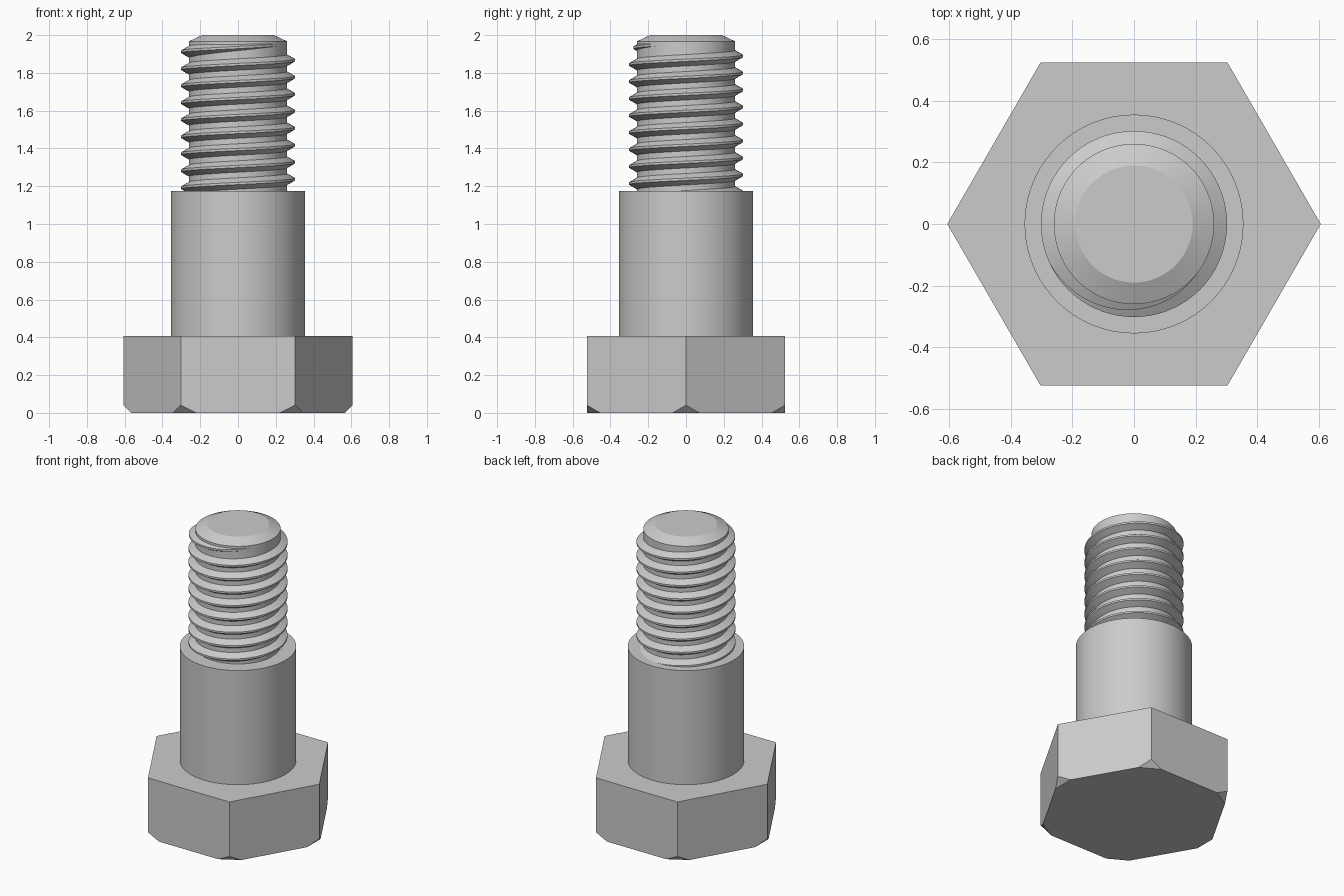
import bpy, bmesh, math
from mathutils import Vector

cube = bpy.data.objects.get("Cube")
if cube:
    bpy.data.objects.remove(cube, do_unlink=True)

steel = bpy.data.materials.new("steel grey")
steel.use_nodes = True
GREY = (0.6, 0.6, 0.6, 1)
steel.diffuse_color = GREY
steel.node_tree.nodes["Principled BSDF"].inputs["Base Color"].default_value = GREY


def polar(r, angle, z):
    return Vector((r * math.cos(angle), r * math.sin(angle), z))


def lathe(profile, sides):
    """Closed solid of revolution from (radius, height) points, bottom to top."""
    bm = bmesh.new()
    rings = [[bm.verts.new(polar(r, math.tau * i / sides, z)) for i in range(sides)]
             for r, z in profile]
    for low, high in zip(rings, rings[1:]):
        for i in range(sides):
            j = (i + 1) % sides
            bm.faces.new((low[i], low[j], high[j], high[i]))
    bm.faces.new(rings[0][::-1])
    bm.faces.new(rings[-1])
    return bm


def finish(bm, name, smooth=True):
    bmesh.ops.recalc_face_normals(bm, faces=bm.faces)
    mesh = bpy.data.meshes.new(name)
    bm.to_mesh(mesh)
    bm.free()
    mesh.materials.append(steel)
    obj = bpy.data.objects.new(name, mesh)
    bpy.context.collection.objects.link(obj)
    if smooth:
        bpy.ops.object.select_all(action='DESELECT')
        obj.select_set(True)
        bpy.context.view_layer.objects.active = obj
        bpy.ops.object.shade_smooth_by_angle(angle=math.radians(15))
    return obj


# Hexagonal head with its lower corners cut off at 45 degrees
HEAD_TOP, SHANK_TOP = 0.407, 1.175
head = lathe([(0.606, 0), (0.606, HEAD_TOP)], 6)
for k in range(6):
    a = math.tau * k / 6
    cut = bmesh.ops.bisect_plane(
        head, geom=head.verts[:] + head.edges[:] + head.faces[:],
        plane_co=polar(0.565, a, 0), plane_no=polar(1, a, -1).normalized(),
        clear_outer=True)
    edges = [e for e in cut["geom_cut"] if isinstance(e, bmesh.types.BMEdge)]
    bmesh.ops.holes_fill(head, edges=[e for e in head.edges if e.is_boundary] or edges)
finish(head, "hex_head", smooth=False)

# Plain shank and chamfered thread core
finish(lathe([(0.355, HEAD_TOP), (0.355, SHANK_TOP)], 96), "shank")
CORE = 0.26
finish(lathe([(CORE, SHANK_TOP), (CORE, 1.967), (0.19, 2.0)], 96), "thread_core")

# Right-handed helical thread ridge, sinking into the core at its upper end
PITCH, CREST, STEPS = 0.09, 0.302, 72
Z_RIGHT = 1.867                      # crest height on the +x side, last turn
START, FADE, END = -8 * 360, 205, 335
SECTION = [(-0.057, -0.039), (0, -0.006), (0, 0.006), (-0.057, 0.039)]

thread = bmesh.new()
previous = None
for deg in range(START, END + 1 + 180, 5):
    turn = deg - 180                 # angle measured from the +x side
    sink = 0.042 * max(0, turn - FADE) / 116
    z = Z_RIGHT + PITCH * turn / 360
    if turn > END:
        break
    ring = [thread.verts.new(polar(CREST - sink + dr, math.radians(turn), z + dz))
            for dr, dz in SECTION]
    if previous:
        for i in range(4):
            j = (i + 1) % 4
            thread.faces.new((previous[i], previous[j], ring[j], ring[i]))
    else:
        thread.faces.new(ring)
    previous = ring
thread.faces.new(previous[::-1])
finish(thread, "thread_ridge")
